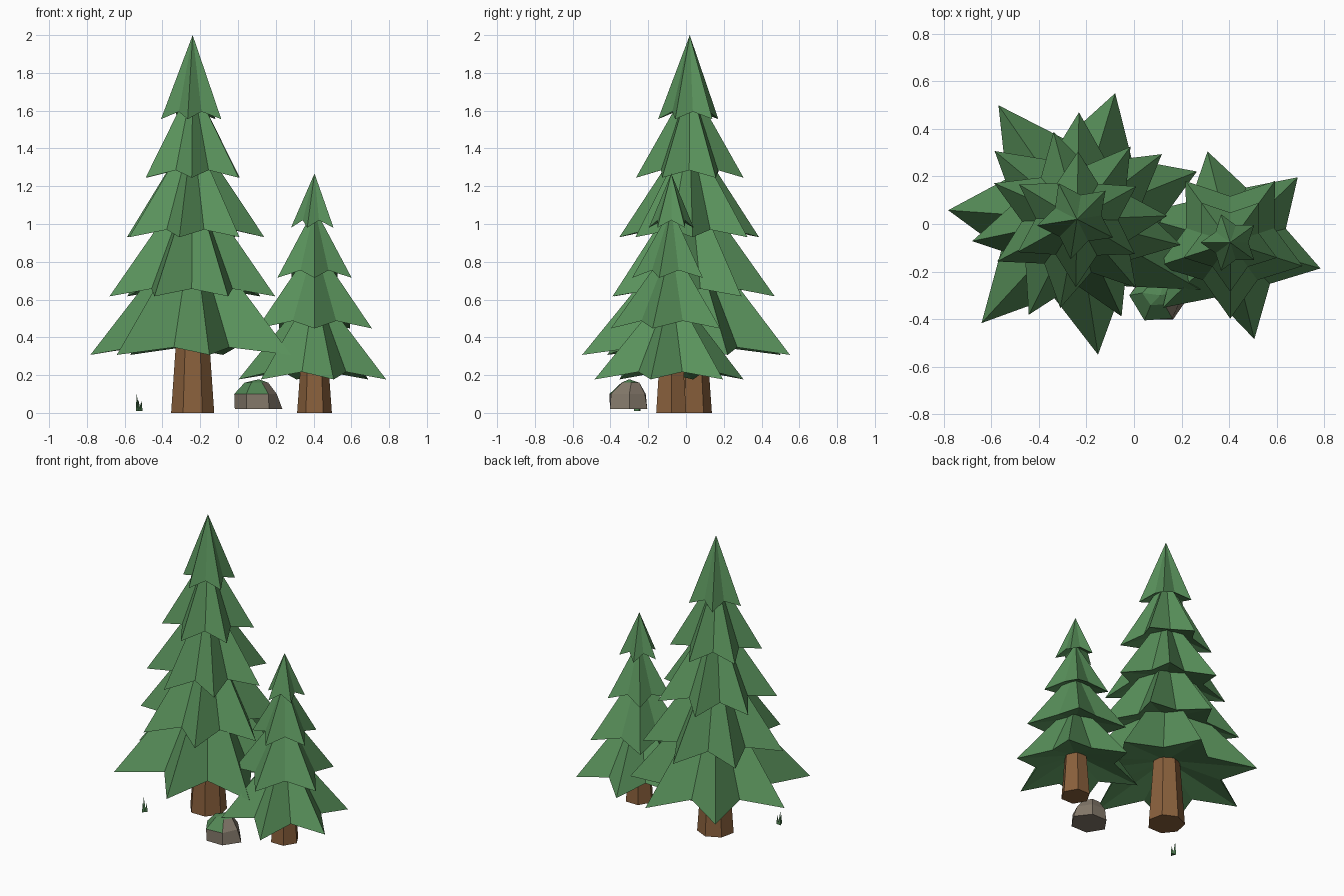
import bpy, bmesh
from math import sin, cos, pi, radians
from mathutils import Vector

cube = bpy.data.objects.get("Cube")
if cube:
    bpy.data.objects.remove(cube, do_unlink=True)


def material(name, rgb):
    m = bpy.data.materials.new(name)
    m.use_nodes = True
    m.diffuse_color = (*rgb, 1)
    m.node_tree.nodes["Principled BSDF"].inputs["Base Color"].default_value = (*rgb, 1)
    return m


NEEDLES = material("needle green", (0.10, 0.285, 0.105))
BARK = material("bark brown", (0.25, 0.117, 0.045))
STONE = material("stone grey", (0.23, 0.19, 0.145))
MOSS = material("moss green", (0.085, 0.24, 0.09))


def finish(bm, name, *mats):
    bmesh.ops.recalc_face_normals(bm, faces=bm.faces)
    mesh = bpy.data.meshes.new(name)
    bm.to_mesh(mesh)
    bm.free()
    for m in mats:
        mesh.materials.append(m)
    obj = bpy.data.objects.new(name, mesh)
    bpy.context.scene.collection.objects.link(obj)


def ring(bm, centre, z, radii, turn=0):
    n = len(radii)
    return [bm.verts.new((centre[0] + r * cos(turn + 2 * pi * i / n),
                          centre[1] + r * sin(turn + 2 * pi * i / n), z))
            for i, r in enumerate(radii)]


def bridge(bm, a, b):
    n = len(a)
    for i in range(n):
        j = (i + 1) % n
        bm.faces.new((a[i], a[j], b[j], b[i]))


def fan(bm, loop, point):
    tip = bm.verts.new(point)
    for i in range(len(loop)):
        bm.faces.new((loop[i], loop[(i + 1) % len(loop)], tip))


# Star-shaped skirt of needles: drooping tips, raised valleys, hollowed underside
def tier(name, centre, z, radius, height, points, turn, stretch=(1,)):
    bm = bmesh.new()
    droop = 0.04
    radii = []
    for i in range(points):
        radii += [radius * stretch[i % len(stretch)], radius * 0.61]
    loop = ring(bm, centre, z, radii, radians(turn))
    for v in loop[1::2]:
        v.co.z += droop
    fan(bm, loop, (*centre, z + height))
    fan(bm, loop, (*centre, z + droop + 0.15 * height))
    finish(bm, name, NEEDLES)


# Tapered trunk
def trunk(name, centre, base, top, height, sides, turn):
    bm = bmesh.new()
    low = ring(bm, centre, 0, [base] * sides, radians(turn))
    high = ring(bm, centre, height, [top] * sides, radians(turn))
    bridge(bm, low, high)
    bm.faces.new(low)
    bm.faces.new(high)
    finish(bm, name, BARK)


# Tall tree
TALL = (-0.24, 0.02)
trunk("tall_trunk", TALL, 0.117, 0.05, 0.95, 7, 90)
tier("tall_tier_1", TALL, 0.307, 0.56, 0.70, 7, 21.7,
     (0.97, 0.99, 1.04, 0.97, 1.06, 1.03, 1.07))
tier("tall_tier_2", TALL, 0.617, 0.45, 0.635, 7, 37.5)
tier("tall_tier_3", TALL, 0.93, 0.38, 0.57, 7, 53.6)
tier("tall_tier_4", TALL, 1.245, 0.285, 0.505, 6, 29)
tier("tall_tier_5", TALL, 1.555, 0.17, 0.445, 5, 45)

# Short tree
SHORT = (0.405, -0.078)
trunk("short_trunk", SHORT, 0.092, 0.04, 0.72, 6, 0)
tier("short_tier_1", SHORT, 0.177, 0.395, 0.50, 6, -16, (1, 1, 1, 1.06, 1, 1.06))
tier("short_tier_2", SHORT, 0.447, 0.32, 0.45, 5, -18)
tier("short_tier_3", SHORT, 0.715, 0.207, 0.37, 5, -18)
tier("short_tier_4", SHORT, 0.98, 0.125, 0.287, 5, 36)

# Mossy boulder: six-sided, steep front, long slope on one side
bm = bmesh.new()
ROCK = (0.105, -0.30)
loops = [ring(bm, ROCK, 0.02, (0.13, 0.11, 0.11, 0.122, 0.118, 0.118)),
         ring(bm, ROCK, 0.10, (0.1, 0.095, 0.1, 0.125, 0.122, 0.112)),
         ring(bm, (0.1, -0.29), 0.16, (0.06, 0.05, 0.05, 0.065, 0.06, 0.055))]
for a, b in zip(loops, loops[1:]):
    bridge(bm, a, b)
bm.faces.new(loops[0])
fan(bm, loops[-1], (0.11, -0.30, 0.178))
bmesh.ops.recalc_face_normals(bm, faces=bm.faces)
for f in bm.faces:
    f.material_index = int(f.normal.z > 0.5 and f.normal.x < 0.45)
finish(bm, "mossy_boulder", STONE, MOSS)

# Grass tuft: thin upright blades
bm = bmesh.new()
TUFT = Vector((-0.525, -0.255, 0.01))
for angle, height in ((20, 0.055), (140, 0.09), (260, 0.06)):
    out = Vector((cos(radians(angle)), sin(radians(angle)), 0))
    foot = TUFT + out * 0.009
    loop = ring(bm, foot.xy, foot.z, [0.012] * 3, radians(angle))
    fan(bm, loop, foot + out * 0.006 + Vector((0, 0, height)))
    bm.faces.new(loop)
finish(bm, "grass_tuft", MOSS)
